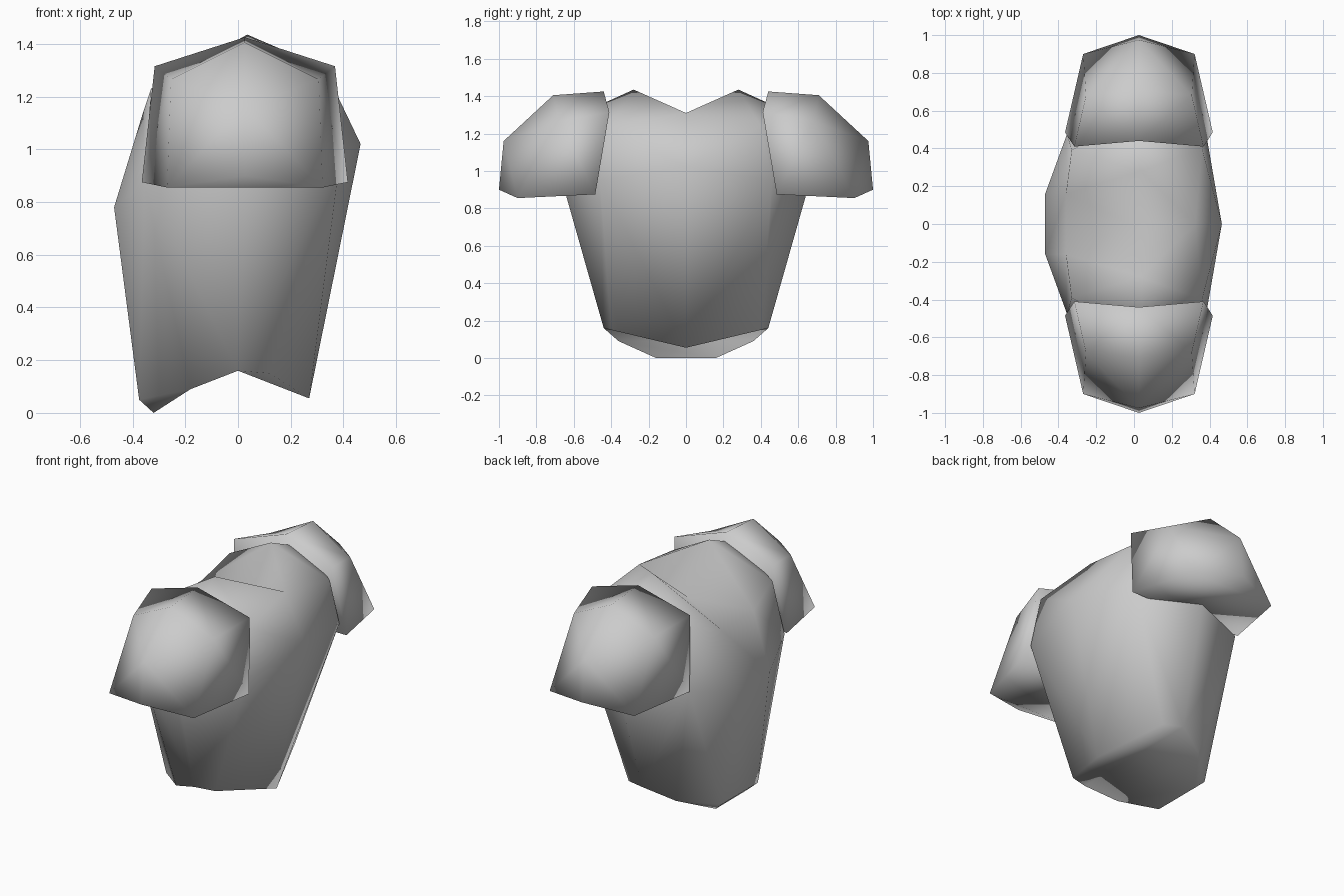
import bpy, bmesh

cube = bpy.data.objects.get("Cube")
if cube:
    bpy.data.objects.remove(cube, do_unlink=True)

grey = bpy.data.materials.new("plain grey")
grey.use_nodes = True
grey.diffuse_color = (0.6, 0.6, 0.6, 1)
grey.node_tree.nodes["Principled BSDF"].inputs["Base Color"].default_value = (0.6, 0.6, 0.6, 1)


def loft(bm, rows):
    """Skin neighbouring rows of points, skipping repeated corners."""
    cache = {}

    def vert(p):
        key = tuple(round(c, 4) for c in p)
        if key not in cache:
            cache[key] = bm.verts.new(p)
        return cache[key]

    def face(points):
        vs = list(dict.fromkeys(vert(p) for p in points))
        if len(vs) > 2:
            bm.faces.new(vs)

    for a, b in zip(rows, rows[1:]):
        for i in range(len(a) - 1):
            face((a[i], a[i + 1], b[i + 1], b[i]))
    return face


def finish(bm, name):
    bmesh.ops.triangulate(bm, faces=bm.faces, quad_method='SHORT_EDGE')
    bmesh.ops.recalc_face_normals(bm, faces=bm.faces)
    mesh = bpy.data.meshes.new(name)
    bm.to_mesh(mesh)
    bm.free()
    mesh.materials.append(grey)
    mesh.shade_smooth()
    bpy.context.collection.objects.link(bpy.data.objects.new(name, mesh))


def flip(p):
    return (p[0], -p[1], p[2])


# Torso: half rings from the chest ridge round to the back
tip, corner, side = (0.27, 0, 0.055), (0.12, 0.40, 0.15), (0, 0.44, 0.16)
hip, tail, heel = (-0.18, 0.36, 0.09), (-0.375, 0.18, 0.05), (-0.32, 0.16, 0)
breast, blade, spine = (0.385, 0.46, 0.95), (-0.355, 0.475, 0.87), (-0.47, 0.16, 0.78)
collar_front, collar_back = (0.36, 0.40, 1.24), (-0.33, 0.39, 1.23)
throat, peak, nape = (0.325, 0, 1.31), (0.035, 0.28, 1.435), (-0.36, 0.16, 1.14)
hollow = (-0.02, 0, 1.19)

waist = [tip, corner, side, side, hip, tail, tail]
chest = [(0.465, 0, 1.02), breast, breast, (0.03, 0.65, 0.90), blade, blade, spine]
collar = [throat, collar_front, collar_front, (0.05, 0.60, 1.29), collar_back, collar_back, nape]
neck = [throat, peak, peak, peak, peak, peak, nape]


def full_ring(half):
    return [flip(p) for p in half[:0:-1]] + half + [flip(half[-1])]


bm = bmesh.new()
face = loft(bm, [full_ring(r) for r in (waist, chest, collar, neck)])

# Sunken neck and torso underside
face((hollow, nape, flip(nape)))
face((tip, side, flip(side)))
face((side, hip, flip(hip), flip(side)))
face((hip, heel, flip(heel), flip(hip)))
face((heel, tail, flip(tail), flip(heel)))
for m in (lambda p: p, flip):
    face((throat, m(peak), hollow))
    face((m(peak), m(nape), hollow))
    face((tip, m(corner), m(side)))
    face((m(hip), m(tail), m(heel)))
finish(bm, "torso")

# Shoulder guards: half rows from the lower edge up to the crown
MID = 0.026
rim = [(0.391, 0.485, 0.875), (0.342, 0.41, 1.315), (0, 0.44, 1.425)]
bulge = [(0.295, 0.90, 0.855), (0.28, 0.68, 1.265), (0, 0.71, 1.405)]
nose = [(0, 1.0, 0.90), (0, 0.975, 1.16), (0, 0.975, 1.16)]


def guard_row(half, s):
    right = [(MID + x, s * y, z) for x, y, z in half]
    left = [(MID - x, s * y, z) for x, y, z in half]
    return left + right[-2::-1]


for s, name in ((-1, "front_shoulder_guard"), (1, "back_shoulder_guard")):
    bm = bmesh.new()
    a, b, c = rows = [guard_row(r, s) for r in (rim, bulge, nose)]
    face = loft(bm, rows)
    # closed underside and inner side
    face((a[0], b[0], b[-1], a[-1]))
    face((b[0], c[0], b[-1]))
    face(a)
    finish(bm, name)
